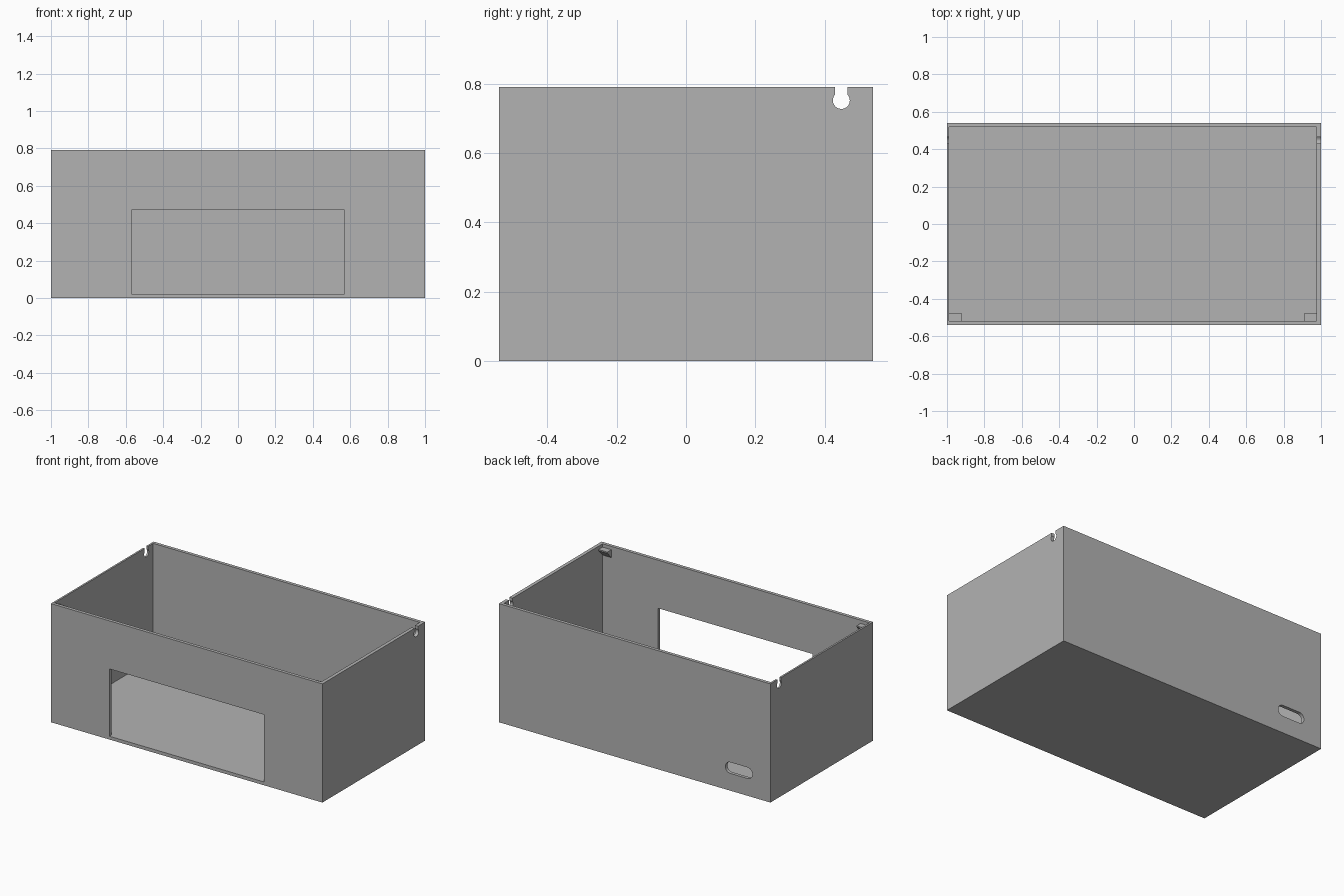
import bpy, bmesh
from math import pi, sin, cos, acos
from mathutils import Vector

cube = bpy.data.objects.get("Cube")
if cube:
    bpy.data.objects.remove(cube, do_unlink=True)

grey = bpy.data.materials.new("plain grey")
grey.use_nodes = True
grey.diffuse_color = (0.45, 0.45, 0.45, 1)
grey.node_tree.nodes["Principled BSDF"].inputs["Base Color"].default_value = grey.diffuse_color

WIDTH, DEPTH, HEIGHT, WALL = 2.0, 1.08, 0.79, 0.022


def prism(name, profile, axis, start, end):
    """Extrude a profile along x (profile is y, z) or along y (profile is x, z)."""
    def place(p, t):
        return (t, p[0], p[1]) if axis == "x" else (p[0], t, p[1])
    bm = bmesh.new()
    face = bm.faces.new([bm.verts.new(place(p, start)) for p in profile])
    extruded = bmesh.ops.extrude_face_region(bm, geom=[face], use_keep_orig=True)["geom"]
    shift = Vector(place((0, 0), end - start))
    bmesh.ops.translate(bm, vec=shift, verts=[g for g in extruded if isinstance(g, bmesh.types.BMVert)])
    bmesh.ops.recalc_face_normals(bm, faces=bm.faces)
    mesh = bpy.data.meshes.new(name)
    bm.to_mesh(mesh)
    bm.free()
    mesh.materials.append(grey)
    obj = bpy.data.objects.new(name, mesh)
    bpy.context.collection.objects.link(obj)
    return obj


def rect(a0, a1, b0, b1):
    return [(a0, b0), (a1, b0), (a1, b1), (a0, b1)]


def arc(ca, cb, radius, start, end, steps=16):
    angles = [start + (end - start) * i / steps for i in range(steps + 1)]
    return [(ca + radius * cos(t), cb + radius * sin(t)) for t in angles]


def cut(target, cutter):
    cutter.hide_render = True
    mod = target.modifiers.new("cut", "BOOLEAN")
    mod.operation = "DIFFERENCE"
    mod.solver = "EXACT"
    mod.object = cutter
    bpy.context.view_layer.objects.active = target
    bpy.ops.object.modifier_apply(modifier=mod.name)
    bpy.data.objects.remove(cutter, do_unlink=True)


# Open-topped box, with a thinner wall on the -x side
IN_LEFT, IN_RIGHT = -0.988, 0.977
half_w, half_d = WIDTH / 2, DEPTH / 2
box = prism("box_shell", rect(-half_w, half_w, 0, HEIGHT), "y", -half_d, half_d)
cut(box, prism("cavity", rect(IN_LEFT, IN_RIGHT, WALL, 1), "y", -half_d + WALL, half_d - WALL))

# Front window, level with the floor
cut(box, prism("window_cutter", rect(-0.57, 0.57, WALL, 0.47), "y", -0.6, -0.5))

# Rounded cable slot low in the back wall
slot = arc(-0.705, 0.152, 0.037, -pi / 2, pi / 2) + arc(-0.83, 0.152, 0.037, pi / 2, 3 * pi / 2)
cut(box, prism("slot_cutter", slot, "y", 0.5, 0.6))

# Keyhole notches through the rims of both side walls
KEY_Y, KEY_Z, KEY_R, NECK = 0.448, 0.752, 0.0245, 0.018
a = acos(NECK / KEY_R)
keyhole = arc(KEY_Y, KEY_Z, KEY_R, a, -pi - a, 24) + [(KEY_Y - NECK, 0.9), (KEY_Y + NECK, 0.9)]
cut(box, prism("notch_cutter", keyhole, "x", -1.1, 1.1))

# Wedge-shaped lid supports in the two front corners
front = -half_d + WALL
wedge = [(front, 0.715), (front, 0.768), (front + 0.042, 0.768), (front + 0.042, 0.76)]
prism("right_corner_support", wedge, "x", IN_LEFT, IN_LEFT + 0.065)
prism("left_corner_support", wedge, "x", IN_RIGHT - 0.065, IN_RIGHT)
